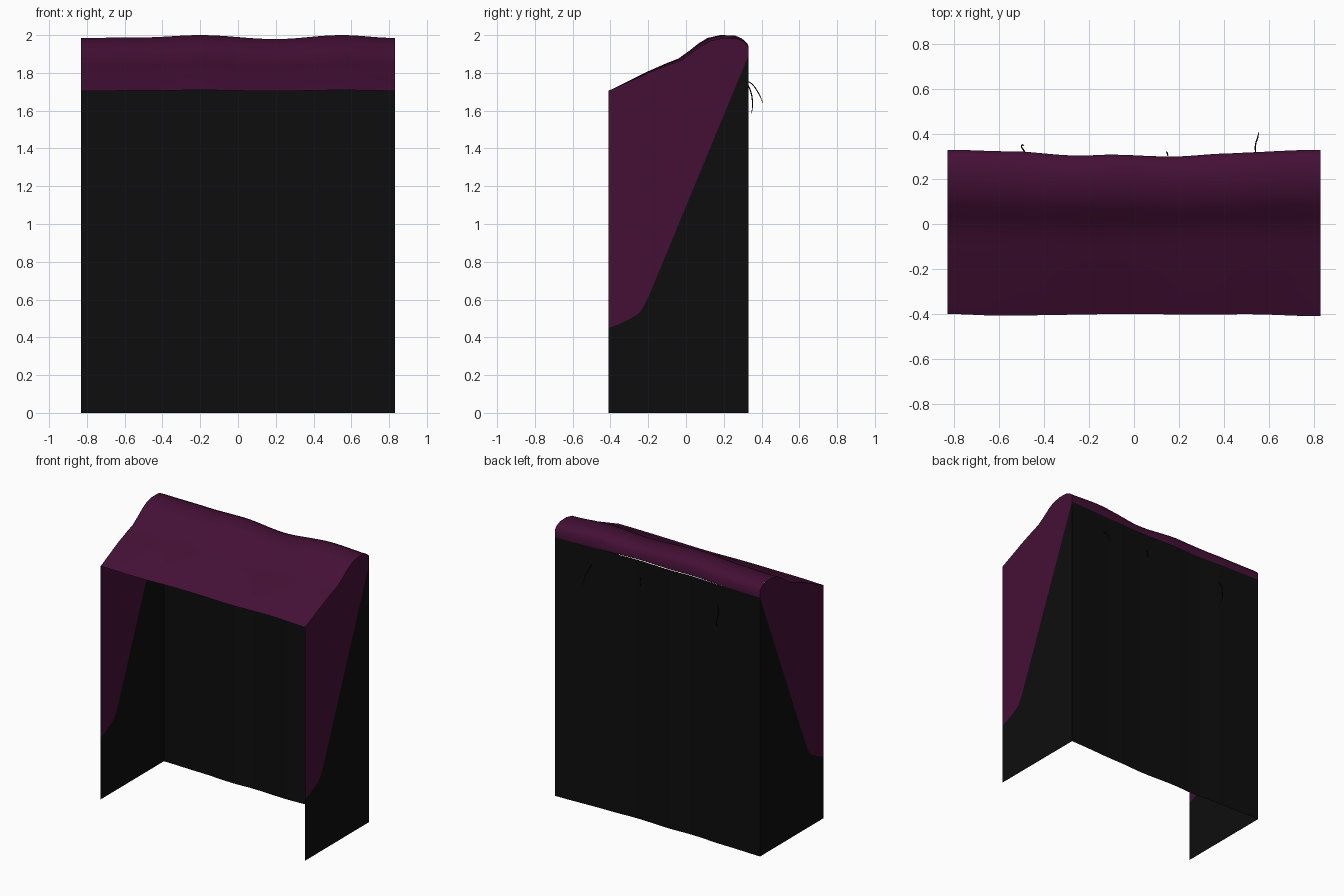
import bpy
import math

cube = bpy.data.objects.get("Cube")
if cube:
    bpy.data.objects.remove(cube, do_unlink=True)


def material(name, rgb):
    m = bpy.data.materials.new(name)
    m.use_nodes = True
    m.diffuse_color = (*rgb, 1)
    bsdf = m.node_tree.nodes["Principled BSDF"]
    bsdf.inputs["Base Color"].default_value = (*rgb, 1)
    bsdf.inputs["Roughness"].default_value = 0.9
    return m


purple = material("dark purple", (0.058, 0.005, 0.036))
black = material("black", (0.004, 0.004, 0.004))

W = 0.83       # half width
BAND = 1.89    # height where the roof meets the back wall
COLUMNS = 40


def wave(keys, x):
    """Ease smoothly between (x, value) keys."""
    for (x0, v0), (x1, v1) in zip(keys, keys[1:]):
        if x <= x1:
            t = max(0, (x - x0) / (x1 - x0))
            return v0 + (v1 - v0) * (1 - math.cos(math.pi * t)) / 2
    return keys[-1][1]


def ridge_dz(x):
    return wave([(-W, 0), (-.5, .003), (-.2, .015), (.2, -.006), (.55, .015), (W, 0)], x)


def back_dy(x):
    return wave([(-W, 0), (-.55, -.007), (-.25, -.02), (-.1, -.014),
                 (.18, -.023), (.4, -.014), (W, 0)], x)


def front_dy(x):
    return wave([(-W, .01), (-.6, .003), (0, .01), (.3, .007), (.5, .009), (W, 0)], x)


def mesh_object(name, verts, faces, mats, smooth=False):
    me = bpy.data.meshes.new(name)
    me.from_pydata(verts, [], faces)
    for m in mats:
        me.materials.append(m)
    if smooth:
        me.polygons.foreach_set("use_smooth", [True] * len(me.polygons))
    ob = bpy.data.objects.new(name, me)
    bpy.context.collection.objects.link(ob)
    return ob


def sheet(name, rows, point, mat):
    """Grid across the width: point(x, row) gives each vertex."""
    n = len(rows)
    xs = [-W + 2 * W * i / COLUMNS for i in range(COLUMNS + 1)]
    verts = [point(x, r) for x in xs for r in rows]
    faces = [(i * n + j, (i + 1) * n + j, (i + 1) * n + j + 1, i * n + j + 1)
             for i in range(COLUMNS) for j in range(n - 1)]
    return mesh_object(name, verts, faces, [mat], True)


# Roof: side profile from front edge over the ridge to the back
profile = [(-.41, 1.705), (-.2, 1.8), (-.1, 1.84), (-.03, 1.865), (.03, 1.905),
           (.08, 1.942), (.13, 1.97), (.2, 1.985), (.27, 1.982), (.305, 1.967),
           (.33, 1.943), (.33, BAND)]


def roof_point(x, row):
    y, z = row
    f = (y + .41) / .74
    recess = .008 * max(0, 1 - (x / .5) ** 2)
    lift = ridge_dz(x) * min(1, .25 + f) * (0 if z == BAND else 1)
    return (x, y + front_dy(x) * (1 - f) + (back_dy(x) - recess) * f, z + lift)


sheet("roof", profile, roof_point, purple)

# Back wall
sheet("back_wall", [BAND, 1.4, .95, .5, 0],
      lambda x, z: (x, .33 + back_dy(x), z), black)

# Side walls: purple upper panel above a slanted, rounded black panel
border = [(.33, BAND), (-.19, .635), (-.215, .58), (-.24, .538),
          (-.265, .515), (-.31, .492), (-.36, .467), (-.41, .45)]
for side, x in (("left", W), ("right", -W)):
    upper = profile + border[1:]
    lower = border + [(-.41, 0), (.33, 0)]
    for part, outline, mat in (("upper", upper, purple), ("lower", lower, black)):
        verts = [(x, y + (front_dy(x) if y == -.41 else 0), z) for y, z in outline]
        order = list(range(len(verts)))
        # Wind each outline so that the normal points outward
        area = sum(a[0] * b[1] - b[0] * a[1]
                   for a, b in zip(outline, outline[1:] + outline[:1]))
        if (area > 0) != (x > 0):
            order.reverse()
        mesh_object(f"{side}_side_{part}", verts, [order], [mat])

# Loose threads hanging from the back wall
threads = [
    [(.54, .32, 1.76), (.54, .35, 1.74), (.55, .385, 1.69), (.555, .408, 1.64)],
    [(-.485, .32, 1.75), (-.5, .343, 1.7), (-.495, .352, 1.64), (-.49, .348, 1.585)],
    [(.15, .305, 1.775), (.147, .318, 1.75), (.142, .32, 1.71)],
]
for i, path in enumerate(threads):
    cu = bpy.data.curves.new(f"thread_{i + 1}", "CURVE")
    cu.dimensions = "3D"
    cu.bevel_depth = .003
    cu.bevel_resolution = 1
    cu.resolution_u = 6
    sp = cu.splines.new("BEZIER")
    sp.bezier_points.add(len(path) - 1)
    for p, co in zip(sp.bezier_points, path):
        p.co = co
        p.handle_left_type = p.handle_right_type = "AUTO"
    sp.bezier_points[-1].radius = .4
    cu.materials.append(black)
    bpy.context.collection.objects.link(bpy.data.objects.new(f"thread_{i + 1}", cu))
